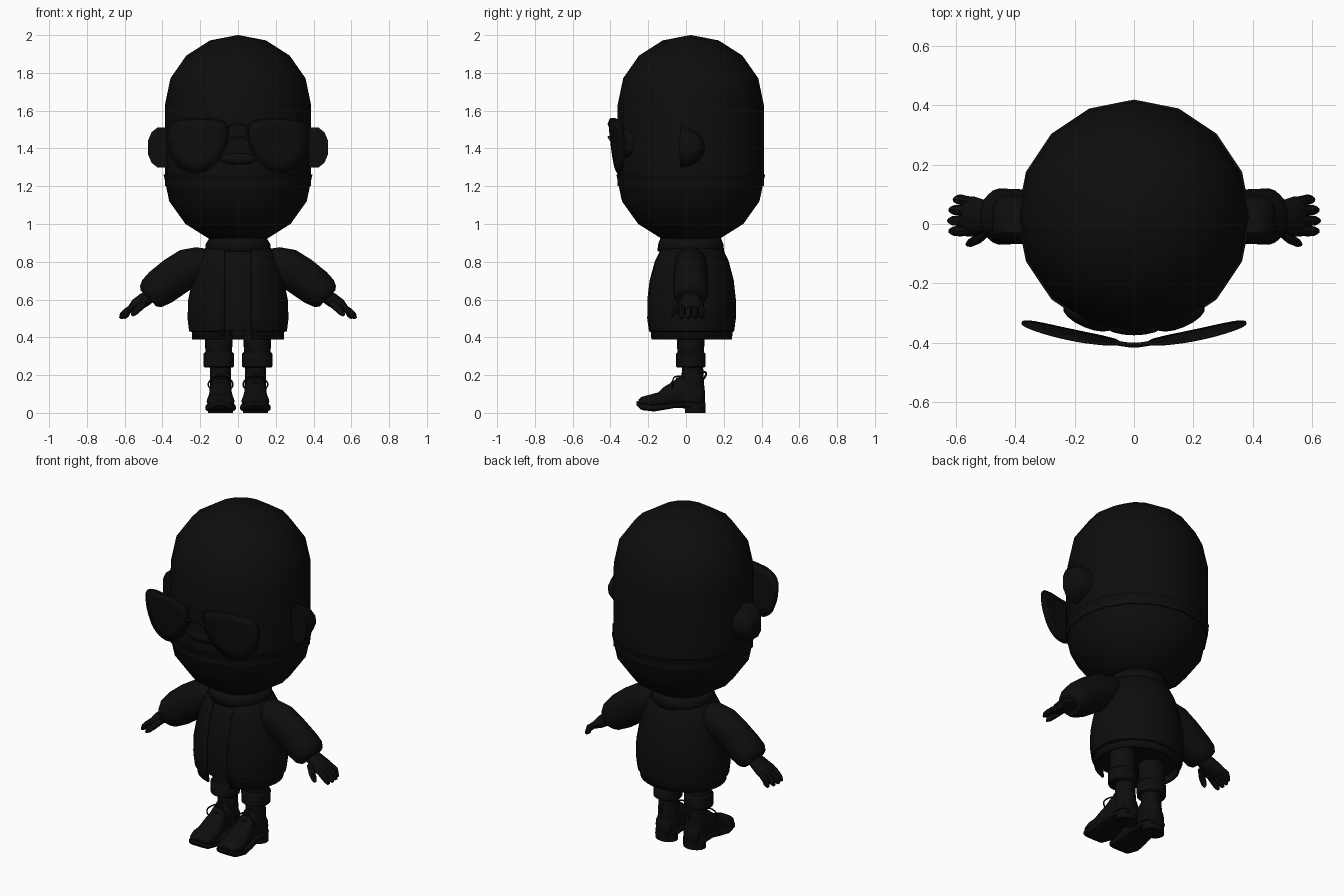
import bpy, bmesh, math
from mathutils import Vector

cube = bpy.data.objects.get("Cube")
if cube:
    bpy.data.objects.remove(cube, do_unlink=True)

black = bpy.data.materials.new("matte black")
black.use_nodes = True
tone = (0.004, 0.004, 0.004, 1)
black.diffuse_color = tone
black.node_tree.nodes["Principled BSDF"].inputs["Base Color"].default_value = tone
CY = 0.025  # depth of the body axis


def finish(name, bm, thick=0, angle=40):
    """Turn a bmesh into a shaded object, optionally solidified."""
    bmesh.ops.remove_doubles(bm, verts=bm.verts, dist=1e-5)
    bmesh.ops.recalc_face_normals(bm, faces=bm.faces)
    me = bpy.data.meshes.new(name)
    bm.to_mesh(me)
    bm.free()
    me.materials.append(black)
    ob = bpy.data.objects.new(name, me)
    bpy.context.collection.objects.link(ob)
    if thick:
        mod = ob.modifiers.new("thickness", 'SOLIDIFY')
        mod.thickness, mod.offset = thick, 0
    bpy.ops.object.select_all(action='DESELECT')
    ob.select_set(True)
    bpy.context.view_layer.objects.active = ob
    bpy.ops.object.shade_smooth_by_angle(angle=math.radians(angle))
    return ob


def skin(name, rings, closed=True, caps=True, thick=0):
    """Bridge rings of points into a surface."""
    bm = bmesh.new()
    rows = [[bm.verts.new(p) for p in ring] for ring in rings]
    n = len(rows[0])
    for a, b in zip(rows, rows[1:]):
        for i in range(n if closed else n - 1):
            j = (i + 1) % n
            bm.faces.new((a[i], a[j], b[j], b[i]))
    if caps:
        bm.faces.new(rows[0])
        bm.faces.new(rows[-1])
    return finish(name, bm, thick)


def oval(c, u, v, n=16, power=1.0):
    """Ring around c spanned by u and v; power below 1 makes it boxier."""
    c, u, v = Vector(c), Vector(u), Vector(v)
    pts = []
    for i in range(n):
        a = math.tau * i / n
        ca, sa = math.cos(a), math.sin(a)
        pts.append(c + u * math.copysign(abs(ca) ** power, ca) + v * math.copysign(abs(sa) ** power, sa))
    return pts


def stack(name, profile, x=0, y=CY, n=16, thick=0, caps=True):
    """Horizontal ovals from (z, x radius, y radius)."""
    return skin(name, [oval((x, y, z), (rx, 0, 0), (0, ry, 0), n) for z, rx, ry in profile],
                caps=caps, thick=thick)


def limb(name, side, path, n=16):
    """Tube in an upright plane from (x, y, z, in-plane radius, depth radius)."""
    rings = []
    for i, (x, y, z, r, d) in enumerate(path):
        a, b = path[max(i - 1, 0)], path[min(i + 1, len(path) - 1)]
        t = Vector((b[0] - a[0], 0, b[2] - a[2])).normalized()
        rings.append(oval((side * x, y, z), (-side * t.z * r, 0, t.x * r), (0, d, 0), n))
    return skin(name, rings)


def ball(name, loc, size, turn=0):
    bm = bmesh.new()
    bmesh.ops.create_uvsphere(bm, u_segments=16, v_segments=10, radius=1)
    ob = finish(name, bm)
    ob.location, ob.scale, ob.rotation_euler.z = loc, size, turn
    return ob


def cord(name, pts, r, cyclic=False):
    """Round wire along a smooth path."""
    cu = bpy.data.curves.new(name, 'CURVE')
    cu.dimensions, cu.bevel_depth, cu.bevel_resolution, cu.resolution_u = '3D', r, 1, 4
    sp = cu.splines.new('BEZIER')
    sp.bezier_points.add(len(pts) - 1)
    for bp, p in zip(sp.bezier_points, pts):
        bp.co = p
        bp.handle_left_type = bp.handle_right_type = 'AUTO'
    sp.use_cyclic_u = cyclic
    cu.materials.append(black)
    ob = bpy.data.objects.new(name, cu)
    bpy.context.collection.objects.link(ob)


# Head: straight-sided capsule with a slightly wider jaw piece
R = 0.387
dome = [math.radians(a) for a in (0, 22.5, 45, 67.5, 89.5)]
stack("head", [(1.2, R, R)] + [(1.63 + 0.37 * math.sin(a), R * math.cos(a), R * math.cos(a)) for a in dome])
J = 0.394
stack("jaw", [(1.262, R - 0.01, R - 0.01)] +
      [(1.262 - 0.37 * math.sin(a), J * math.cos(a), J * math.cos(a)) for a in dome])
ball("nose", (0, -0.34, 1.345), (0.1, 0.035, 0.035))


def lens_point(x, z, side):
    return Vector((side * x, -0.408 + 0.47 * x * x + 0.1 * (1.55 - z), z))


lens_outline = [(0.055, 1.45), (0.065, 1.53), (0.12, 1.55), (0.21, 1.555), (0.31, 1.547), (0.36, 1.52),
                (0.373, 1.46), (0.355, 1.37), (0.31, 1.3), (0.24, 1.272), (0.17, 1.285), (0.1, 1.345)]
for side, tag in ((1, "left"), (-1, "right")):
    # Ear: half-round pad with a flat front edge
    rings = []
    for x, k in ((0.36, 1), (0.425, 1), (0.458, 0.75), (0.476, 0.35)):
        rings.append([(side * x, -0.03 + (0.13 * max(0, math.cos(a)) + 0.015) * (0.6 + 0.4 * k) - 0.015,
                       1.405 + 0.107 * k * math.sin(a))
                      for a in [math.radians(d) for d in range(-90, 91, 18)]])
    skin(tag + "_ear", rings)
    ball(tag + "_eye", (side * 0.155, -0.315, 1.43), (0.09, 0.035, 0.08), side * 0.4)
    # Curved lens with a thin rim
    rings = [[lens_point(0.21 + (x - 0.21) * k, 1.42 + (z - 1.42) * k, side) for x, z in lens_outline]
             for k in (1, 0.66, 0.33)]
    bm = bmesh.new()
    rows = [[bm.verts.new(p) for p in r] for r in rings]
    for a, b in zip(rows, rows[1:]):
        for i in range(len(a)):
            j = (i + 1) % len(a)
            bm.faces.new((a[i], a[j], b[j], b[i]))
    bm.faces.new(rows[-1])
    finish(tag + "_lens", bm, thick=0.012)
    cord(tag + "_lens_rim", rings[0], 0.006, True)
for z in (1.53, 1.46):
    cord("glasses_bridge", [(-0.065, -0.4, z - 0.01), (0, -0.408, z), (0.065, -0.4, z - 0.01)], 0.008)

# Jacket: open shell over a shirt, with a hem band and collar
coat = [(0.39, 0.237, 0.212), (0.432, 0.24, 0.217), (0.436, 0.255, 0.225), (0.5, 0.262, 0.233),
        (0.6, 0.258, 0.233), (0.7, 0.238, 0.222), (0.8, 0.21, 0.196), (0.86, 0.18, 0.168), (0.89, 0.14, 0.13)]
rings = []
for z, rx, ry in coat:
    gap = math.asin(0.07 / rx)
    angles = [gap + (math.tau - 2 * gap) * i / 28 for i in range(29)]
    rings.append([(rx * math.sin(a), CY - ry * math.cos(a), z) for a in angles])
skin("jacket", rings, closed=False, caps=False, thick=0.012)
stack("shirt", [(max(z, 0.436), rx * 0.95, ry * 0.95) for z, rx, ry in coat[2:]], n=28)
stack("collar", [(0.855, 0.165, 0.167), (0.89, 0.162, 0.163), (0.925, 0.14, 0.15)], n=24, thick=0.02, caps=False)
stack("neck", [(0.84, 0.11, 0.11), (0.96, 0.11, 0.11)])

for side, tag in ((1, "left"), (-1, "right")):
    # Sleeve and hand
    limb(tag + "_sleeve", side, [(0.13, CY, 0.82, 0.05, 0.06), (0.19, CY, 0.795, 0.088, 0.085),
                                 (0.26, CY, 0.77, 0.103, 0.09), (0.33, CY, 0.725, 0.104, 0.09),
                                 (0.41, CY, 0.665, 0.1, 0.093), (0.455, CY, 0.632, 0.088, 0.095),
                                 (0.475, CY, 0.617, 0.07, 0.08), (0.48, CY, 0.612, 0.05, 0.06)])
    limb(tag + "_palm", side, [(0.46, CY, 0.622, 0.035, 0.045), (0.5, CY, 0.596, 0.038, 0.055),
                               (0.54, CY, 0.57, 0.034, 0.068), (0.57, CY, 0.548, 0.02, 0.066)], 12)
    for i, (y, tip) in enumerate(((0.082, 0.605), (0.047, 0.62), (0.011, 0.624), (-0.024, 0.62))):
        limb(tag + "_finger", side, [(0.54, y * 0.9, 0.572, 0.017, 0.016), (0.585, y, 0.54, 0.019, 0.018),
                                     (tip - 0.012, y, 0.517, 0.017, 0.016), (tip, y, 0.5, 0.007, 0.008)], 8)
    limb(tag + "_thumb", side, [(0.49, -0.02, 0.59, 0.02, 0.018), (0.525, -0.05, 0.556, 0.02, 0.018),
                                (0.55, -0.063, 0.53, 0.017, 0.015), (0.562, -0.068, 0.514, 0.007, 0.007)], 8)
    # Trouser leg with a turned-up cuff
    stack(tag + "_trouser", [(0.28, 0.07, 0.07), (0.5, 0.075, 0.075)], side * 0.102)
    stack(tag + "_cuff", [(0.24, 0.074, 0.07), (0.246, 0.08, 0.078), (0.312, 0.082, 0.078), (0.322, 0.073, 0.07)],
          side * 0.102, n=20)
    # Boot: shaft, rounded upper, sole and heel
    bx = side * 0.092
    stack(tag + "_boot_shaft", [(0.06, 0.062, 0.065), (0.14, 0.057, 0.062), (0.2, 0.055, 0.058),
                                (0.26, 0.055, 0.055)], bx, 0.035)
    upper = [(-0.252, 0.052, 0.04, 0.016), (-0.235, 0.059, 0.062, 0.026), (-0.19, 0.061, 0.074, 0.036),
             (-0.145, 0.064, 0.07, 0.045), (-0.12, 0.08, 0.064, 0.055), (-0.07, 0.095, 0.058, 0.07),
             (-0.02, 0.115, 0.054, 0.09), (0.04, 0.105, 0.056, 0.085), (0.085, 0.085, 0.05, 0.06),
             (0.1, 0.08, 0.03, 0.04)]
    skin(tag + "_boot_upper", [oval((bx, y, z), (w, 0, 0), (0, 0, h), 16, 0.8) for y, z, w, h in upper])
    sole = [(-0.262, 0.052, 0.04, 0.012), (-0.235, 0.034, 0.07, 0.019), (-0.17, 0.027, 0.082, 0.02),
            (-0.1, 0.035, 0.077, 0.016), (-0.03, 0.045, 0.067, 0.014), (0.05, 0.042, 0.068, 0.014),
            (0.104, 0.042, 0.04, 0.014)]
    skin(tag + "_boot_sole", [oval((bx, y, z), (w, 0, 0), (0, 0, h), 16, 0.5) for y, z, w, h in sole])
    stack(tag + "_boot_heel", [(0, 0.066, 0.054), (0.05, 0.066, 0.054)], bx, 0.05)
    cord(tag + "_boot_pull_tab", [(bx, 0.085, 0.17), (bx, 0.1, 0.19), (bx, 0.104, 0.215), (bx, 0.085, 0.212)], 0.006)
    # Laces: cross rows and a loose bow
    for i in range(4):
        y, z = -0.105 + 0.028 * i, 0.14 + 0.022 * i
        cord(tag + "_lace", [(bx - 0.04, y + 0.01, z - 0.02), (bx, y, z), (bx + 0.04, y + 0.01, z - 0.02)], 0.005)
    for d in (-1, 1):
        cord(tag + "_lace_bow", [(bx, -0.03, 0.195), (bx + d * 0.04, -0.065, 0.185), (bx + d * 0.065, -0.07, 0.145),
                                 (bx + d * 0.045, -0.07, 0.13), (bx + d * 0.02, -0.05, 0.165)], 0.004)
